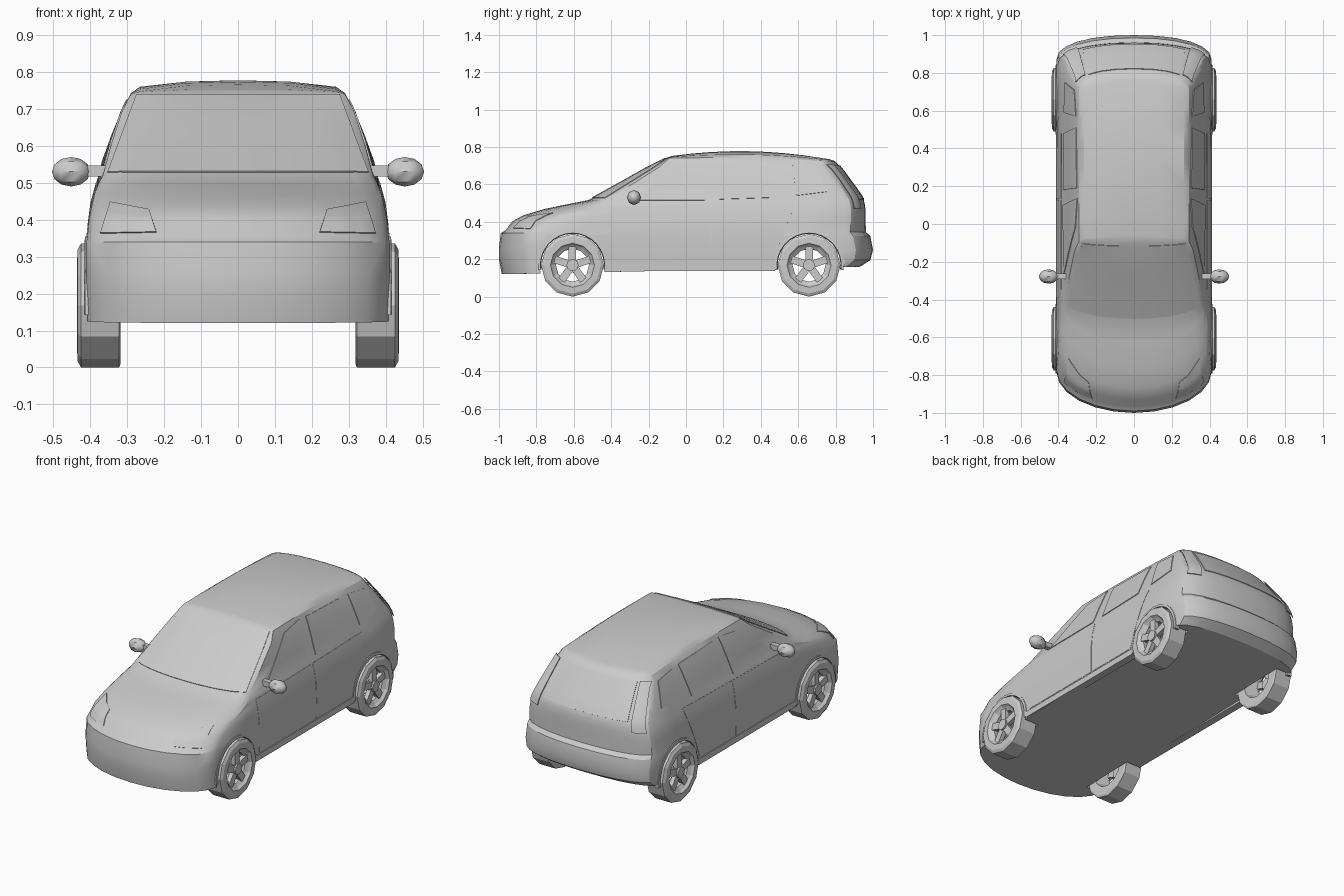
import bpy, bmesh, math
from mathutils import Vector, Matrix
from mathutils.bvhtree import BVHTree

if "Cube" in bpy.data.objects:
    bpy.data.objects.remove(bpy.data.objects["Cube"])

WHEELS = (-0.607, 0.658)
AXLE_Z, ARCH_R = 0.168, 0.176


def make(name, bm, smooth=None):
    bmesh.ops.recalc_face_normals(bm, faces=bm.faces[:])
    me = bpy.data.meshes.new(name)
    bm.to_mesh(me)
    bm.free()
    ob = bpy.data.objects.new(name, me)
    bpy.context.collection.objects.link(ob)
    if smooth:
        shade(ob, smooth)
    return ob


def shade(ob, angle):
    bpy.ops.object.select_all(action='DESELECT')
    ob.select_set(True)
    bpy.context.view_layer.objects.active = ob
    bpy.ops.object.shade_smooth_by_angle(angle=math.radians(angle))


def box(bm, x, y, z, matrix=Matrix()):
    size = Vector((abs(x[1] - x[0]), y[1] - y[0], z[1] - z[0]))
    mid = Vector((x[1] + x[0], y[1] + y[0], z[1] + z[0])) / 2
    m = matrix @ Matrix.Translation(mid) @ Matrix.Diagonal((*size, 1))
    bmesh.ops.create_cube(bm, size=1, matrix=m)


def cylinder_x(bm, r, x, y, z, n):
    m = Matrix.Translation(((x[0] + x[1]) / 2, y, z)) @ Matrix.Rotation(math.pi / 2, 4, 'Y')
    bmesh.ops.create_cone(bm, cap_ends=True, segments=n, radius1=r, radius2=r,
                          depth=abs(x[1] - x[0]), matrix=m)


# Body: stacked plan outlines
# front y, front z, rear y, rear z, half width, front bow, rear bow, roof hump
LEVELS = [
    (-0.970, 0.120, 0.915, 0.160, 0.000, 0.22, 0.10, 0),
    (-0.985, 0.120, 0.930, 0.160, 0.408, 0.21, 0.10, 0),
    (-1.000, 0.200, 0.985, 0.195, 0.410, 0.22, 0.12, 0),
    (-1.000, 0.260, 1.000, 0.250, 0.411, 0.22, 0.13, 0),
    (-0.990, 0.340, 0.985, 0.325, 0.411, 0.22, 0.13, 0),
    (-0.965, 0.355, 0.962, 0.345, 0.408, 0.21, 0.12, 0),
    (-0.930, 0.402, 0.960, 0.420, 0.403, 0.23, 0.11, 0),
    (-0.870, 0.435, 0.960, 0.460, 0.396, 0.25, 0.11, 0),
    (-0.760, 0.468, 0.957, 0.490, 0.388, 0.25, 0.11, 0),
    (-0.630, 0.495, 0.950, 0.520, 0.378, 0.20, 0.11, 0),
    (-0.520, 0.517, 0.925, 0.560, 0.366, 0.10, 0.11, 0),
    (-0.360, 0.605, 0.880, 0.620, 0.343, 0.08, 0.10, 0),
    (-0.200, 0.695, 0.830, 0.690, 0.314, 0.06, 0.10, 0),
    (-0.110, 0.740, 0.800, 0.722, 0.290, 0.02, 0.08, 0.010),
    (-0.095, 0.746, 0.785, 0.729, 0.265, 0.02, 0.07, 0.022),
    (-0.080, 0.751, 0.765, 0.735, 0.140, 0.01, 0.03, 0.031),
    (-0.070, 0.753, 0.755, 0.736, 0.000, 0.01, 0.03, 0.033),
]


def outline(level, side):
    yf, zf, yr, zr, w, bf, br, hump = level
    arc = [math.radians(a) for a in range(0, 91, 15)]
    # squarer corners at the rear than at the front
    pts = [(w * math.sin(a), yf + bf * (1 - math.cos(a))) for a in arc]
    y0, y1 = yf + bf, yr - br
    pts += [(w, y0 + (y1 - y0) * k / 8) for k in range(1, 8)]
    pts += [(w * math.sin(a) ** 0.9, yr - br * (1 - math.cos(a) ** 0.9)) if a < 1.57 else (w, y1)
            for a in reversed(arc)]
    for x, y in pts:
        t = (y - yf) / (yr - yf)
        yield side * x, y, zf + (zr - zf) * t + hump * 4 * t * (1 - t)


bm = bmesh.new()
for s in (-1, 1):
    rings = [[bm.verts.new(p) for p in outline(lv, s)] for lv in LEVELS]
    for a, b in zip(rings, rings[1:]):
        for i in range(len(a) - 1):
            bm.faces.new((a[i], a[i + 1], b[i + 1], b[i]))
bmesh.ops.remove_doubles(bm, verts=bm.verts[:], dist=0.0002)
bmesh.ops.recalc_face_normals(bm, faces=bm.faces[:])
surface = BVHTree.FromBMesh(bm)
body = make("body_shell", bm)

# Wheel arch openings
bm = bmesh.new()
for y in WHEELS:
    for s in (-1, 1):
        cylinder_x(bm, ARCH_R, (s * 0.315, s * 0.6), y, AXLE_Z, 24)
cutter = make("arch_cutter", bm)
cutter.hide_render = True
mod = body.modifiers.new("arches", 'BOOLEAN')
mod.operation, mod.object, mod.solver = 'DIFFERENCE', cutter, 'EXACT'
bpy.context.view_layer.objects.active = body
bpy.ops.object.modifier_apply(modifier=mod.name)
bpy.data.objects.remove(cutter)
bm = bmesh.new()
bm.from_mesh(body.data)
inner = []
for f in bm.faces:
    c = f.calc_center_median()
    near = min(math.hypot(c.y - y, c.z - AXLE_Z) for y in WHEELS) < ARCH_R + 0.001
    if near and abs(c.x) > 0.3 and (abs(c.x) < 0.32 or (abs(f.normal.x) < 0.1 and c.z > 0.15)):
        inner.append(f)
bmesh.ops.delete(bm, geom=inner, context='FACES')
bm.to_mesh(body.data)
bm.free()
shade(body, 28)


# Panels laid on the body: four corners projected from the side, front or rear
def panel(name, corners, view, nu=10, nv=6, lift=0.002):
    start, aim = {'right': ((2, 0, 0), (-1, 0, 0)), 'left': ((-2, 0, 0), (1, 0, 0)),
                  'front': ((0, -2, 0), (0, 1, 0)), 'rear': ((0, 2, 0), (0, -1, 0))}[view]
    a, b, c, d = [Vector(p) for p in corners]
    bm = bmesh.new()
    grid = []
    for j in range(nv + 1):
        row = []
        for i in range(nu + 1):
            p = a.lerp(b, i / nu).lerp(d.lerp(c, i / nu), j / nv)
            o = Vector((0, p.x, p.y)) if view in ('right', 'left') else Vector((p.x, 0, p.y))
            o += Vector(start)
            hit = surface.ray_cast(o, Vector(aim))
            if hit[0] is None:
                hit = surface.find_nearest(o + Vector(aim) * 1.5)
            n = hit[1] if hit[1].dot(Vector(aim)) < 0 else -hit[1]
            row.append(bm.verts.new(hit[0] + n * lift))
        grid.append(row)
    for r, q in zip(grid, grid[1:]):
        for i in range(nu):
            bm.faces.new((r[i], r[i + 1], q[i + 1], q[i]))
    ob = make(name, bm)
    sol = ob.modifiers.new("thickness", 'SOLIDIFY')
    sol.thickness, sol.offset = 0.004, 0
    bpy.context.view_layer.objects.active = ob
    bpy.ops.object.modifier_apply(modifier=sol.name)
    shade(ob, 40)


panel("windshield", [(-0.352, 0.528), (0.352, 0.528), (0.275, 0.737), (-0.275, 0.737)], 'front', 16, 8)
panel("rear_window", [(-0.27, 0.52), (0.27, 0.52), (0.24, 0.70), (-0.24, 0.70)], 'rear', 14, 6)
for s, side in ((-1, 'left'), (1, 'right')):
    panel(side + "_front_door", [(-0.39, 0.18), (0.128, 0.18), (0.128, 0.49), (-0.39, 0.48)], side, lift=0)
    panel(side + "_rear_door", [(0.136, 0.18), (0.46, 0.18), (0.585, 0.50), (0.136, 0.49)], side, lift=0)
    panel(side + "_front_window", [(-0.27, 0.515), (0.10, 0.515), (0.135, 0.725), (-0.02, 0.705)], side)
    panel(side + "_rear_window", [(0.18, 0.52), (0.48, 0.53), (0.51, 0.71), (0.19, 0.72)], side)
    panel(side + "_quarter_window", [(0.59, 0.54), (0.75, 0.56), (0.71, 0.69), (0.57, 0.705)], side, 4)
    panel(side + "_headlight", [(s * 0.22, 0.365), (s * 0.37, 0.362), (s * 0.345, 0.445), (s * 0.24, 0.425)],
          'front', 8, 6, 0.003)
    panel(side + "_taillight", [(s * 0.30, 0.47), (s * 0.37, 0.47), (s * 0.30, 0.70), (s * 0.255, 0.70)],
          'rear', 5, 8, 0.010)

    # Sill
    bm = bmesh.new()
    box(bm, (s * 0.37, s * 0.414), (-0.42, 0.475), (0.137, 0.172))
    make(side + "_sill", bm)

    # Door mirror
    bm = bmesh.new()
    m = Matrix.Translation((s * 0.452, -0.278, 0.53)) @ Matrix.Rotation(math.pi / 2, 4, 'Y')
    bmesh.ops.create_uvsphere(bm, u_segments=8, v_segments=6, radius=1,
                              matrix=m @ Matrix.Diagonal((0.04, 0.038, 0.052, 1)))
    box(bm, (s * 0.34, s * 0.42), (-0.292, -0.262), (0.517, 0.547))
    make(side + "_mirror", bm, 40)

    for y, end in zip(WHEELS, ("front", "rear")):
        # Arch lip
        bm = bmesh.new()
        loops = []
        for k in range(17):
            a = math.radians(-8 + 196 * k / 16)
            loops.append([bm.verts.new((s * x, y + r * math.cos(a), AXLE_Z + r * math.sin(a)))
                          for x, r in ((0.385, 0.168), (0.416, 0.172), (0.414, 0.186), (0.385, 0.186))])
        for p, q in zip(loops, loops[1:]):
            for i in range(4):
                bm.faces.new((p[i], p[(i + 1) % 4], q[(i + 1) % 4], q[i]))
        bm.faces.new(loops[0])
        bm.faces.new(loops[-1])
        make(f"{side}_{end}_arch_lip", bm, 30)

        # Tyre and rim ring
        bm = bmesh.new()
        profile = ((0.32, 0.105), (0.318, 0.158), (0.322, 0.168), (0.425, 0.168), (0.434, 0.152),
                   (0.436, 0.118), (0.424, 0.108), (0.410, 0.088), (0.395, 0.088))
        n = 12
        loops = [[bm.verts.new((s * x, y + r * math.sin(k * math.tau / n),
                                AXLE_Z + r * math.cos(k * math.tau / n))) for x, r in profile]
                 for k in range(n)]
        for k in range(n):
            p, q = loops[k], loops[(k + 1) % n]
            for i in range(len(p)):
                j = (i + 1) % len(p)
                bm.faces.new((p[i], p[j], q[j], q[i]))
        make(f"{side}_{end}_tyre", bm)

        # Hub and five spokes
        bm = bmesh.new()
        cylinder_x(bm, 0.032, (s * 0.385, s * 0.43), y, AXLE_Z, 10)
        for k in range(5):
            m = Matrix.Translation((0, y, AXLE_Z)) @ Matrix.Rotation(k * math.tau / 5, 4, 'X')
            box(bm, (s * 0.395, s * 0.42), (-0.02, 0.02), (0.02, 0.1), m)
        make(f"{side}_{end}_spokes", bm)
